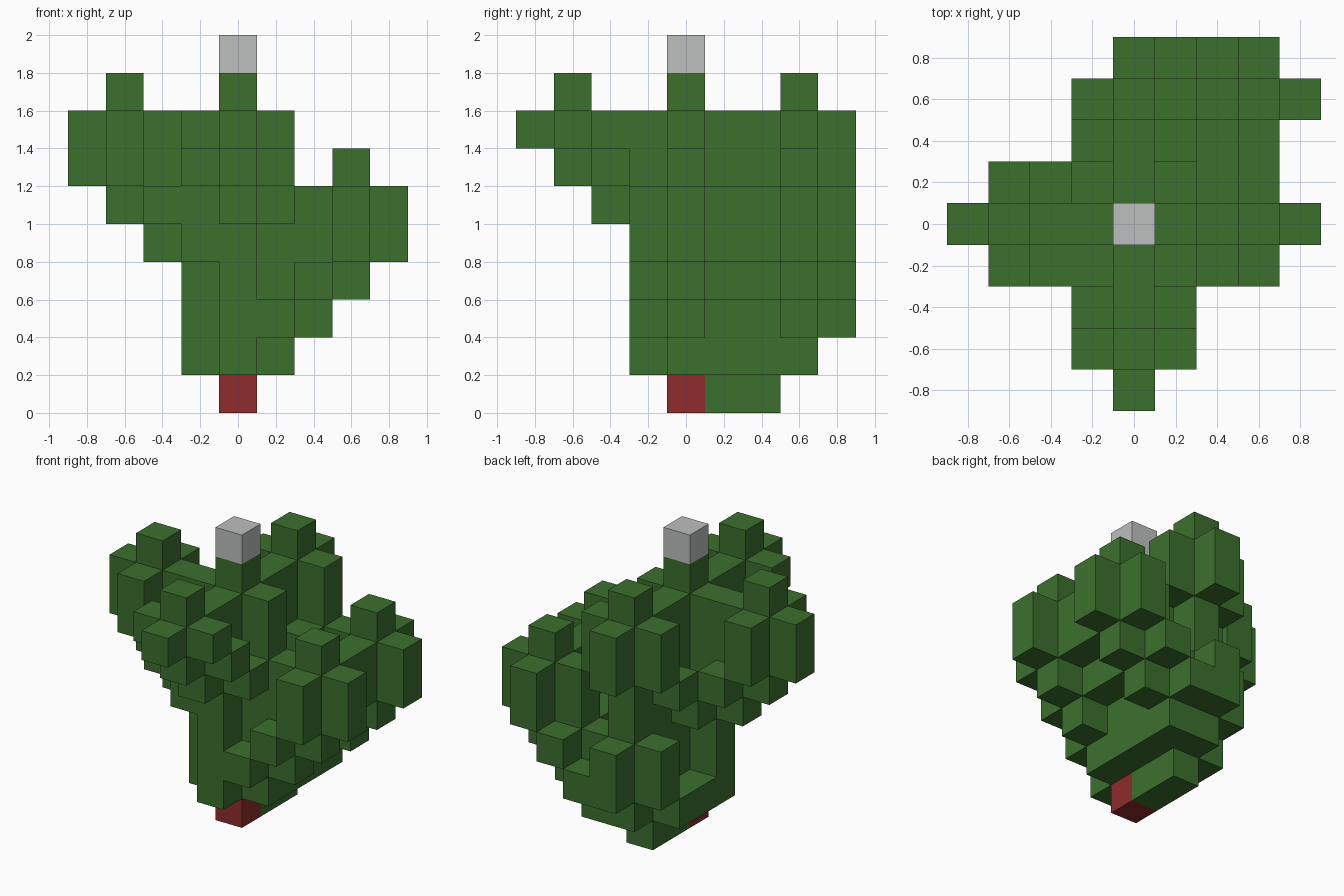
import bpy
import bmesh
from mathutils import Vector, Matrix

default = bpy.data.objects.get("Cube")
if default:
    bpy.data.objects.remove(default, do_unlink=True)

SIZE = 0.2
AXES = [Vector(v) for v in ((1, 0, 0), (-1, 0, 0), (0, 1, 0),
                            (0, -1, 0), (0, 0, 1), (0, 0, -1))]


def material(name, rgb):
    mat = bpy.data.materials.new(name)
    mat.use_nodes = True
    mat.diffuse_color = (*rgb, 1)
    mat.node_tree.nodes["Principled BSDF"].inputs["Base Color"].default_value = (*rgb, 1)
    return mat


green = material("leaf green", (0.044, 0.163, 0.026))
red = material("base red", (0.275, 0.025, 0.025))
grey = material("tip grey", (0.51, 0.52, 0.52))


def step(cell, axis):
    return tuple(int(a + b) for a, b in zip(cell, axis))


def thicken(path):
    """Every cell of a path together with its six neighbours."""
    cells = set(path)
    for cell in path:
        cells |= {step(cell, a) for a in AXES}
    return cells


def climb(start, direction, count, rise=1):
    """Diagonal path that gains one level per step, then rises straight up."""
    dx, dy = direction
    x, y, z = start
    path = [(x + dx * i, y + dy * i, z + i) for i in range(count + 1)]
    x, y, z = path[-1]
    return path + [(x, y, z + i) for i in range(1, rise + 1)]


# Parts as sets of grid cells
base, tip = (0, 0, 0), (0, 0, 9)
low_path = [(0, y, 1) for y in range(3)]
parts = [
    ("base_block", {base}, red),
    ("tip_block", {tip}, grey),
    ("trunk", thicken([(0, 0, z) for z in range(1, 8)]), green),
    ("right_side_branch", thicken(climb((0, 0, 3), (-1, 0), 3)), green),
    ("left_side_branch", thicken(climb((0, 0, 1), (1, 0), 3)), green),
    ("front_branch", thicken(climb((0, 0, 4), (0, -1), 3, rise=0)), green),
    ("upper_back_branch", thicken(climb((0, 0, 3), (0, 1), 3)), green),
    ("lower_back_branch", thicken(low_path + climb((0, 3, 2), (0, 0), 0)), green),
    ("back_corner_branch", thicken(climb((1, 3, 2), (1, 0), 2)), green),
]
filled = set().union(*(cells for _, cells, _ in parts))


def build(name, cells, mat):
    """Mesh the outer faces of the cells only."""
    bm = bmesh.new()
    for cell in sorted(cells):
        centre = (Vector(cell) + Vector((0, 0, 0.5))) * SIZE
        for axis in AXES:
            if step(cell, axis) in filled:
                continue
            place = Matrix.Translation(centre + axis * SIZE / 2)
            turn = axis.to_track_quat('Z', 'Y').to_matrix().to_4x4()
            bmesh.ops.create_grid(bm, x_segments=1, y_segments=1,
                                  size=SIZE / 2, matrix=place @ turn)
    bmesh.ops.remove_doubles(bm, verts=bm.verts, dist=0.001)
    mesh = bpy.data.meshes.new(name)
    bm.to_mesh(mesh)
    bm.free()
    mesh.materials.append(mat)
    bpy.context.collection.objects.link(bpy.data.objects.new(name, mesh))


# Each cell belongs to the first part that claims it
claimed = set()
for name, cells, mat in parts:
    build(name, cells - claimed, mat)
    claimed |= cells
